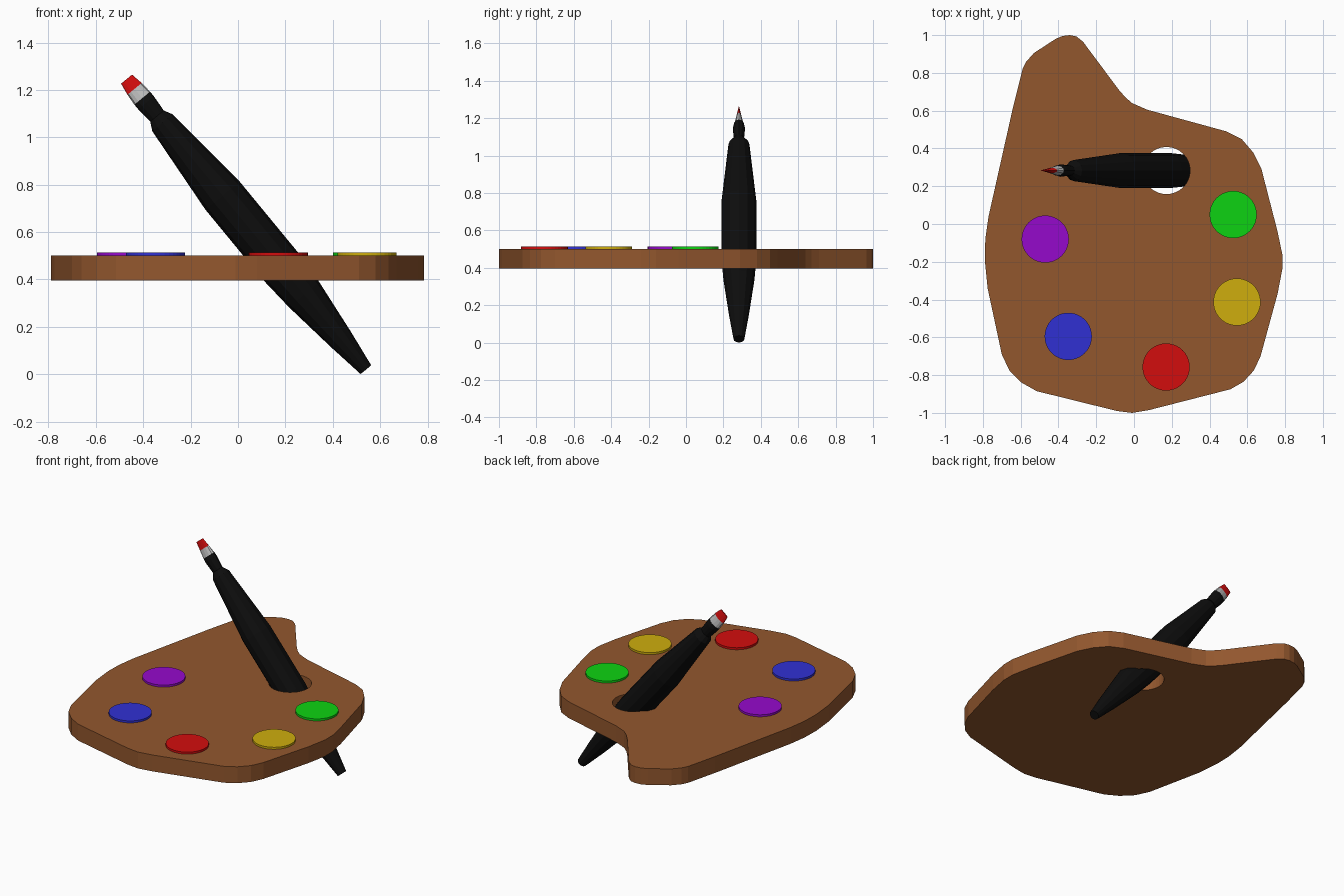
import bpy, bmesh, math
from mathutils import Vector

if "Cube" in bpy.data.objects:
    bpy.data.objects.remove(bpy.data.objects["Cube"])


def material(name, rgb):
    m = bpy.data.materials.new(name)
    m.diffuse_color = (*rgb, 1)
    m.use_nodes = True
    m.node_tree.nodes["Principled BSDF"].inputs["Base Color"].default_value = m.diffuse_color
    return m


def add_object(name, mesh, mat):
    ob = bpy.data.objects.new(name, mesh)
    mesh.materials.append(mat)
    bpy.context.collection.objects.link(ob)
    return ob


def circle(cx, cy, r, n):
    return [(cx + r * math.cos(2 * math.pi * i / n),
             cy + r * math.sin(2 * math.pi * i / n)) for i in range(n)]


def slab(name, loops, z0, z1, mat):
    """Flat plate from closed 2D outlines; inner outlines become holes."""
    cu = bpy.data.curves.new(name + "_outline", 'CURVE')
    cu.dimensions = '2D'
    cu.fill_mode = 'BOTH'
    cu.extrude = (z1 - z0) / 2
    for pts in loops:
        sp = cu.splines.new('POLY')
        sp.points.add(len(pts) - 1)
        for p, (x, y) in zip(sp.points, pts):
            p.co = (x, y, 0, 1)
        sp.use_cyclic_u = True
    tmp = bpy.data.objects.new(name + "_tmp", cu)
    bpy.context.collection.objects.link(tmp)
    dg = bpy.context.evaluated_depsgraph_get()
    mesh = bpy.data.meshes.new_from_object(tmp.evaluated_get(dg))
    bpy.data.objects.remove(tmp)
    bm = bmesh.new()
    bm.from_mesh(mesh)
    bmesh.ops.remove_doubles(bm, verts=bm.verts, dist=1e-5)
    bmesh.ops.recalc_face_normals(bm, faces=bm.faces)
    for f in bm.faces:
        f.smooth = False
    bm.to_mesh(mesh)
    bm.free()
    mesh.materials.clear()
    ob = add_object(name, mesh, mat)
    ob.location.z = (z0 + z1) / 2
    return ob


# Brush axis: base point, direction and the in-plane width direction
BASE = Vector((0.54, 0.283, 0.019))
AXIS = Vector((-0.636, 0, 0.772)).normalized()
SIDE = Vector((AXIS.z, 0, -AXIS.x))
DEPTH = Vector((0, 1, 0))


def loft(name, sections, mat, n=12):
    """Elliptical sections (distance, half width, half depth) along the brush."""
    bm = bmesh.new()
    rings = []
    for s, w, d in sections:
        rings.append([bm.verts.new(BASE + AXIS * s + SIDE * x * w + DEPTH * y * d)
                      for x, y in circle(0, 0, 1, n)])
    for a, b in zip(rings, rings[1:]):
        for i in range(n):
            j = (i + 1) % n
            bm.faces.new((a[i], a[j], b[j], b[i]))
    bm.faces.new(rings[0])
    bm.faces.new(rings[-1])
    bmesh.ops.recalc_face_normals(bm, faces=bm.faces)
    mesh = bpy.data.meshes.new(name)
    bm.to_mesh(mesh)
    bm.free()
    return add_object(name, mesh, mat)


# Palette board with thumb hole
outline = [
    (-0.34, 1.0), (-0.305, 0.993), (-0.27, 0.965), (-0.08, 0.71), (-0.045, 0.67),
    (-0.01, 0.64), (0.07, 0.605), (0.49, 0.49), (0.57, 0.45), (0.63, 0.38),
    (0.675, 0.29), (0.76, -0.04), (0.785, -0.16), (0.785, -0.24), (0.76, -0.37),
    (0.67, -0.70), (0.635, -0.775), (0.58, -0.835), (0.51, -0.875), (0.08, -0.985),
    (-0.01, -1.0), (-0.09, -0.99), (-0.515, -0.885), (-0.595, -0.84), (-0.66, -0.775),
    (-0.70, -0.69), (-0.775, -0.34), (-0.79, -0.19), (-0.787, -0.08), (-0.77, 0.04),
    (-0.64, 0.62), (-0.59, 0.82), (-0.57, 0.86), (-0.53, 0.905), (-0.415, 0.98),
    (-0.38, 0.995)]
brown = material("wood", (0.29, 0.095, 0.027))
slab("palette_board", [outline, circle(0.172, 0.283, 0.125, 32)], 0.395, 0.5, brown)

# Paint dabs
paints = {
    "red": (0.17, -0.757, (0.65, 0.004, 0.004)),
    "yellow": (0.545, -0.413, (0.62, 0.42, 0.004)),
    "green": (0.525, 0.05, (0.004, 0.65, 0.006)),
    "purple": (-0.47, -0.08, (0.30, 0.003, 0.6)),
    "blue": (-0.348, -0.595, (0.03, 0.03, 0.65))}
mats = {}
for name, (x, y, rgb) in paints.items():
    mats[name] = material(name + "_paint", rgb)
    slab(name + "_paint_dab", [circle(x, y, 0.125, 40)], 0.499, 0.513, mats[name])

# Brush handle, ferrule and flattened bristle tip
loft("brush_handle", [
    (0, 0.029, 0.029), (0.165, 0.053, 0.053), (0.41, 0.083, 0.083),
    (0.56, 0.0935, 0.0935), (0.952, 0.0935, 0.0935), (1.35, 0.056, 0.056),
    (1.387, 0.037, 0.027), (1.46, 0.043, 0.033), (1.485, 0.043, 0.028)],
    material("black_handle", (0.004, 0.004, 0.004)))
loft("brush_ferrule", [(1.485, 0.043, 0.026), (1.536, 0.039, 0.014)],
     material("metal", (0.5, 0.5, 0.5)))
loft("brush_bristles", [(1.536, 0.039, 0.014), (1.589, 0.03, 0.003)], mats["red"])
